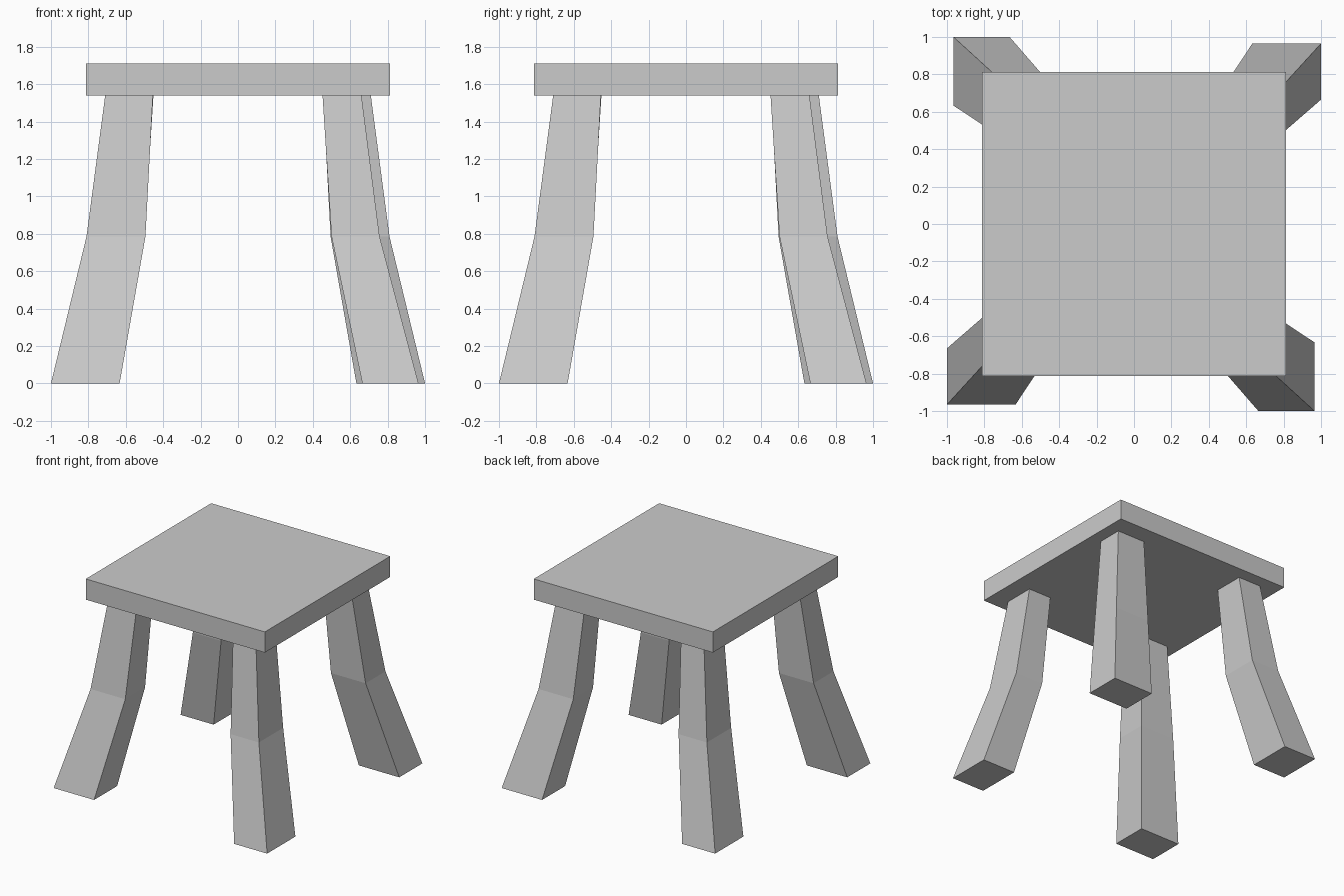
import bpy, bmesh
from math import radians
from mathutils import Matrix

if "Cube" in bpy.data.objects:
    bpy.data.objects.remove(bpy.data.objects["Cube"])


def add_object(name, bm):
    bmesh.ops.recalc_face_normals(bm, faces=bm.faces)
    mesh = bpy.data.meshes.new(name)
    bm.to_mesh(mesh)
    bm.free()
    obj = bpy.data.objects.new(name, mesh)
    bpy.context.collection.objects.link(obj)
    return obj


def loft(sections):
    """Solid through rectangular sections (x0, x1, y0, y1, z)."""
    bm = bmesh.new()
    rings = [[bm.verts.new(p) for p in ((x0, y0, z), (x1, y0, z), (x1, y1, z), (x0, y1, z))]
             for x0, x1, y0, y1, z in sections]
    for low, high in zip(rings, rings[1:]):
        for i in range(4):
            j = (i + 1) % 4
            bm.faces.new((low[i], low[j], high[j], high[i]))
    bm.faces.new(rings[0][::-1])
    bm.faces.new(rings[-1])
    return bm


# Square seat slab
S = 0.814
add_object("seat", loft([(-S, S, -S, S, 1.54), (-S, S, -S, S, 1.71)]))

# Splayed, bent legs: one leg turned around the centre
LEG = [(-1.0, -0.633, -0.965, -0.665, 0.0),
       (-0.81, -0.495, -0.757, -0.50, 0.785),
       (-0.71, -0.455, -0.66, -0.452, 1.54)]
for i, place in enumerate(("front_left", "front_right", "back_right", "back_left")):
    bm = loft(LEG)
    bm.transform(Matrix.Rotation(radians(90 * i), 4, 'Z'))
    add_object(place + "_leg", bm)
